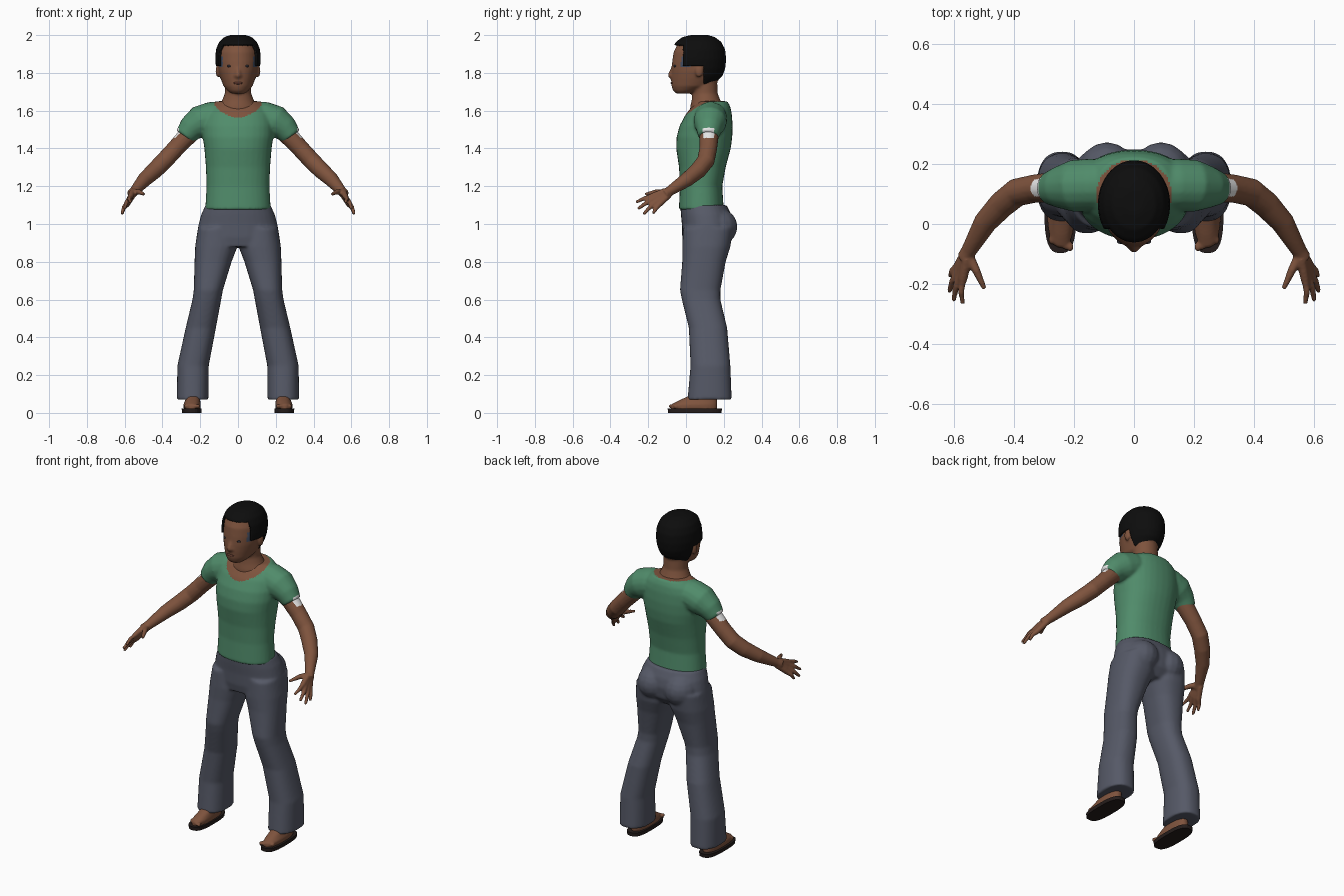
import bpy, bmesh, math
from mathutils import Vector, Matrix

if "Cube" in bpy.data.objects:
    bpy.data.objects.remove(bpy.data.objects["Cube"])


def material(name, r, g, b):
    m = bpy.data.materials.new(name)
    m.use_nodes = True
    m.diffuse_color = (r, g, b, 1)
    node = m.node_tree.nodes["Principled BSDF"]
    node.inputs["Base Color"].default_value = (r, g, b, 1)
    node.inputs["Roughness"].default_value = 0.9
    return m


SKIN = material("brown skin", .21, .087, .047)
SHIRT = material("green cloth", .08, .26, .145)
PANTS = material("grey cloth", .092, .1, .135)
HAIR = material("black hair", .004, .004, .004)
SOLE = material("dark sole", .018, .012, .011)
WHITE = material("white trim", .9, .9, .9)
SLATE = material("slate temple", .06, .08, .13)
EYE = material("dark eye", .025, .025, .035)
LIP = material("lip", .13, .045, .03)


def skin(bm, rings):
    """Bridge rings of points into a closed body."""
    rows = [[bm.verts.new(p) for p in ring] for ring in rings]
    n = len(rows[0])
    for a, b in zip(rows, rows[1:]):
        for i in range(n):
            j = (i + 1) % n
            bm.faces.new((a[i], a[j], b[j], b[i]))
    bm.faces.new(rows[0])
    bm.faces.new(rows[-1])


def stack(bm, rows, s=1, power=1.0, n=32):
    """Horizontal sections: z, half width, front y, back y, optional centre x."""
    def rnd(v):
        return math.copysign(abs(v) ** power, v)
    rings = []
    for z, rx, yf, yb, *cx in rows:
        ring = []
        for i in range(n):
            a = math.tau * i / n
            ring.append(Vector((s * (cx[0] if cx else 0) + rx * rnd(math.cos(a)),
                                (yf + yb) / 2 + (yb - yf) / 2 * rnd(math.sin(a)), z)))
        rings.append(ring)
    skin(bm, rings)


def tube(bm, pts, s=1, n=16):
    """Round limb through points x, y, z, radius."""
    cs = [Vector((s * p[0], p[1], p[2])) for p in pts]
    rings = []
    for i, c in enumerate(cs):
        t = (cs[min(i + 1, len(cs) - 1)] - cs[max(i - 1, 0)]).normalized()
        u = t.cross(Vector((0, 1, .3))).normalized()
        v = t.cross(u)
        rings.append([c + pts[i][3] * (u * math.cos(math.tau * k / n) + v * math.sin(math.tau * k / n))
                      for k in range(n)])
    skin(bm, rings)


def ball(bm, centre, size):
    bmesh.ops.create_uvsphere(bm, u_segments=16, v_segments=10, radius=1,
                              matrix=Matrix.Translation(centre) @ Matrix.Diagonal((*size, 1)))


def finish(name, bm, mats, voxel=0, smooth=4, rule=None):
    """Fuse the pieces into one smooth body and colour faces by rule."""
    bmesh.ops.recalc_face_normals(bm, faces=bm.faces)
    me = bpy.data.meshes.new(name)
    bm.to_mesh(me)
    bm.free()
    ob = bpy.data.objects.new(name, me)
    bpy.context.collection.objects.link(ob)
    if voxel:
        r = ob.modifiers.new("fuse", 'REMESH')
        r.mode, r.voxel_size = 'VOXEL', voxel
        sm = ob.modifiers.new("relax", 'SMOOTH')
        sm.factor, sm.iterations = .5, smooth
        bpy.context.view_layer.update()
        dg = bpy.context.evaluated_depsgraph_get()
        fused = bpy.data.meshes.new_from_object(ob.evaluated_get(dg))
        ob.modifiers.clear()
        ob.data = fused
    ob.data.materials.clear()
    for m in mats:
        ob.data.materials.append(m)
    for p in ob.data.polygons:
        p.use_smooth = bool(voxel)
        p.material_index = rule(p.center, p.normal) if rule else 0
    return ob


def white_patch(c, n):
    return 1.455 < c.z < 1.51 and .09 < c.y < .15 and abs(c.x) > .26 and abs(n.x) > .25


# Shirt: torso and sleeves, with the neckline showing skin
bm = bmesh.new()
stack(bm, [(1.075, .174, -.038, .2), (1.2, .166, -.032, .192), (1.3, .17, -.037, .21),
           (1.4, .178, -.052, .237), (1.46, .187, -.05, .245), (1.52, .188, -.034, .247),
           (1.58, .18, -.002, .243), (1.62, .155, .03, .235), (1.65, .115, .06, .22)], power=.9)
for s in (1, -1):
    tube(bm, [(.08, .13, 1.565, .085), (.14, .13, 1.56, .088), (.2, .127, 1.54, .088),
              (.25, .122, 1.505, .07), (.285, .118, 1.462, .054)], s)


def shirt_rule(c, n):
    if (c.x / .125) ** 2 + ((c.y - .102) / .112) ** 2 < 1 and c.z > 1.5:
        return 1
    return 2 if white_patch(c, n) else 0


finish("shirt", bm, [SHIRT, SKIN, WHITE], .008, 6, shirt_rule)

# Trousers: hips, seat and flared legs
bm = bmesh.new()
stack(bm, [(1.1, .172, -.03, .215), (1.05, .195, -.027, .24), (1.0, .208, -.022, .25),
           (.93, .22, -.02, .24), (.88, .222, -.01, .2)], power=.9)
for s in (1, -1):
    ball(bm, (s * .09, .165, .985), (.1, .108, .1))
    stack(bm, [(.98, .1, -.015, .25, .112), (.88, .112, -.02, .235, .115), (.8, .098, -.02, .21, .132),
               (.65, .077, -.032, .182, .157), (.6, .076, -.022, .182, .165), (.45, .08, .015, .218, .197),
               (.25, .083, .024, .235, .238), (.07, .084, .008, .242, .24)], s, .85)
finish("trousers", bm, [PANTS], .009, 4)

# Arms with hands
fingers = [(.57, -.265, 1.115), (.6, -.255, 1.08), (.615, -.225, 1.052), (.612, -.175, 1.055)]
for s, side in ((1, "left"), (-1, "right")):
    bm = bmesh.new()
    tube(bm, [(.2, .125, 1.54, .055), (.27, .122, 1.465, .051), (.33, .118, 1.4, .047),
              (.39, .105, 1.335, .047), (.44, .065, 1.285, .045), (.495, .005, 1.235, .039),
              (.55, -.09, 1.172, .026), (.565, -.115, 1.157, .026)], s)
    for i, tip in enumerate(fingers):
        k = i - 1.5
        root = (.578 + .006 * k, -.162 + .014 * k, 1.125 - .014 * k)
        mid = [(a + b) / 2 + d for a, b, d in zip(root, tip, (.006, 0, .004))]
        tube(bm, [(.556, -.1 + .008 * k, 1.165 - .006 * k, .017), (*root, .015),
                  (*mid, .0115), (*tip, .008)], s)
    tube(bm, [(.55, -.105, 1.168, .017), (.525, -.155, 1.17, .014), (.498, -.215, 1.158, .008)], s)
    finish(side + "_arm", bm, [SKIN, WHITE], .006, 2, lambda c, n: int(white_patch(c, n)))

# Feet on flat sandal soles
for s, side in ((1, "left"), (-1, "right")):
    bm = bmesh.new()
    stack(bm, [(.018, .044, -.08, .165, .243), (.045, .046, -.078, .165, .243),
               (.065, .04, -.04, .165, .24), (.09, .036, .015, .165, .238), (.16, .034, .06, .16, .235)], s, .85)
    for i in range(5):
        ball(bm, (s * (.212 + .016 * i), -.076 + .006 * i, .035), (.011 - .0008 * i, .016, .012))
    finish(side + "_foot", bm, [SKIN], .006, 2)
    bm = bmesh.new()
    stack(bm, [(0, .052, -.095, .188, .245), (.022, .053, -.097, .19, .245)], s, .7)
    finish(side + "_sole", bm, [SOLE])

# Head, neck, nose and ears
skull = [(1.69, .034, -.05, .02), (1.705, .055, -.068, .07), (1.73, .077, -.077, .14),
         (1.77, .092, -.079, .18), (1.81, .103, -.078, .195), (1.86, .108, -.073, .2),
         (1.91, .104, -.066, .195), (1.95, .088, -.046, .175), (1.977, .06, -.01, .14),
         (1.988, .025, .04, .1)]
bm = bmesh.new()
stack(bm, skull)
stack(bm, [(1.55, .1, .02, .2), (1.62, .103, .022, .2), (1.655, .084, .03, .182),
           (1.69, .07, .034, .168), (1.76, .07, .03, .165)])
tube(bm, [(0, -.066, 1.835, .009), (0, -.079, 1.8, .013), (0, -.084, 1.787, .014), (0, -.076, 1.777, .012)])
for s in (1, -1):
    ball(bm, (s * .015, -.076, 1.784), (.009, .009, .008))
    ball(bm, (s * .106, .07, 1.81), (.013, .022, .034))


def temple_rule(c, n):
    return int(abs(c.x) > .08 and -.03 < c.y < .025 and 1.83 < c.z < 1.885)


finish("head", bm, [SKIN, SLATE], .007, 4, temple_rule)

# Eyes and lips
for s, side in ((1, "left"), (-1, "right")):
    bm = bmesh.new()
    ball(bm, (s * .045, -.0575, 1.836), (.013, .009, .007))
    finish(side + "_eye", bm, [EYE], .002, 2)
bm = bmesh.new()
ball(bm, (0, -.074, 1.746), (.026, .008, .007))
finish("lips", bm, [LIP], .002, 2)

# Short hair: a slightly larger skull trimmed along the hairline
bm = bmesh.new()
stack(bm, [(z + .013, rx + .013, yf - .009, yb + .013) for z, rx, yf, yb in skull])
hair = finish("hair", bm, [HAIR], .007, 4)
bm = bmesh.new()
bm.from_mesh(hair.data)


def under_hairline(c):
    if c.y < -.015:
        return c.z < 1.948
    return c.z < (1.838 if c.y < .095 else 1.74)


bmesh.ops.delete(bm, geom=[f for f in bm.faces if under_hairline(f.calc_center_median())], context='FACES')
bm.to_mesh(hair.data)
bm.free()
shell = hair.modifiers.new("thickness", 'SOLIDIFY')
shell.thickness, shell.offset = .011, -1
